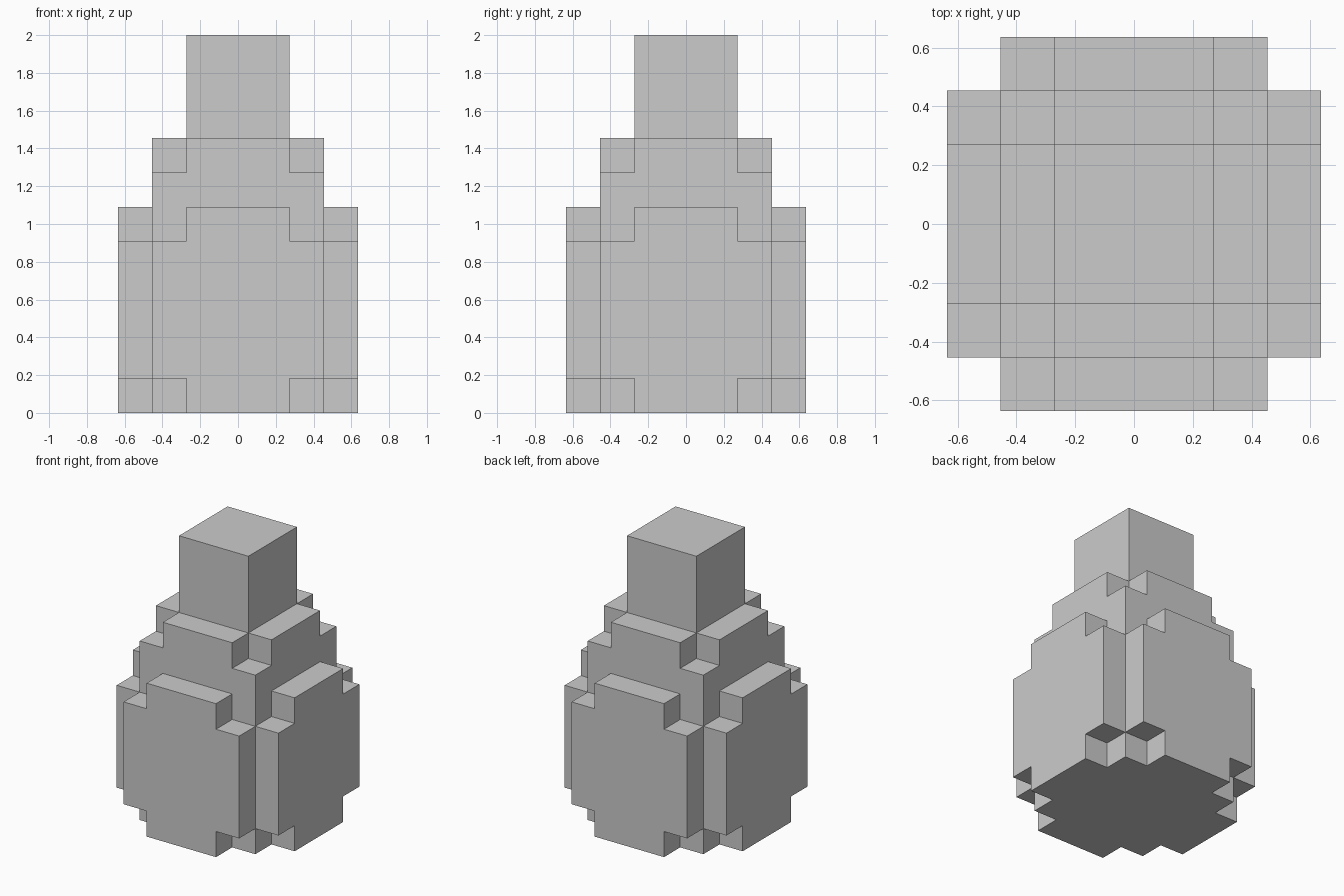
import bpy, bmesh
from math import pi
from mathutils import Matrix, Vector

if "Cube" in bpy.data.objects:
    bpy.data.objects.remove(bpy.data.objects["Cube"])

U = 2 / 11  # one block


def extruded(name, points, offset, matrix=Matrix()):
    """Flat outline in block units, extruded along offset, then placed by matrix."""
    bm = bmesh.new()
    face = bm.faces.new([bm.verts.new(p) for p in points])
    ext = bmesh.ops.extrude_face_region(bm, geom=[face], use_keep_orig=True)
    verts = [g for g in ext["geom"] if isinstance(g, bmesh.types.BMVert)]
    bmesh.ops.translate(bm, verts=verts, vec=offset)
    bmesh.ops.recalc_face_normals(bm, faces=bm.faces)
    bmesh.ops.transform(bm, matrix=Matrix.Scale(U, 4) @ matrix, verts=bm.verts)
    mesh = bpy.data.meshes.new(name)
    bm.to_mesh(mesh)
    bm.free()
    obj = bpy.data.objects.new(name, mesh)
    bpy.context.collection.objects.link(obj)
    return obj


def square(h, z):
    return [(-h, -h, z), (h, -h, z), (h, h, z), (-h, h, z)]


# Main body and neck
extruded("body", square(2.5, 0), Vector((0, 0, 7)))
extruded("neck", square(1.5, 8), Vector((0, 0, 3)))

# Shoulder: plus-shaped step between body and neck
a, b = 1.5, 2.5
plus = [(a, -b), (a, -a), (b, -a), (b, a), (a, a), (a, b),
        (-a, b), (-a, a), (-b, a), (-b, -a), (-a, -a), (-a, -b)]
extruded("shoulder", [(x, y, 7) for x, y in plus], Vector((0, 0, 1)))

# Four notched side panels
half = [(1.5, 0), (1.5, 1), (2.5, 1), (2.5, 5), (1.5, 5), (1.5, 6)]
outline = half + [(-x, z) for x, z in reversed(half)]
for i, side in enumerate(("front", "right", "back", "left")):
    extruded(side + "_panel", [(x, -2.5, z) for x, z in outline],
             Vector((0, -1, 0)), Matrix.Rotation(i * pi / 2, 4, "Z"))
